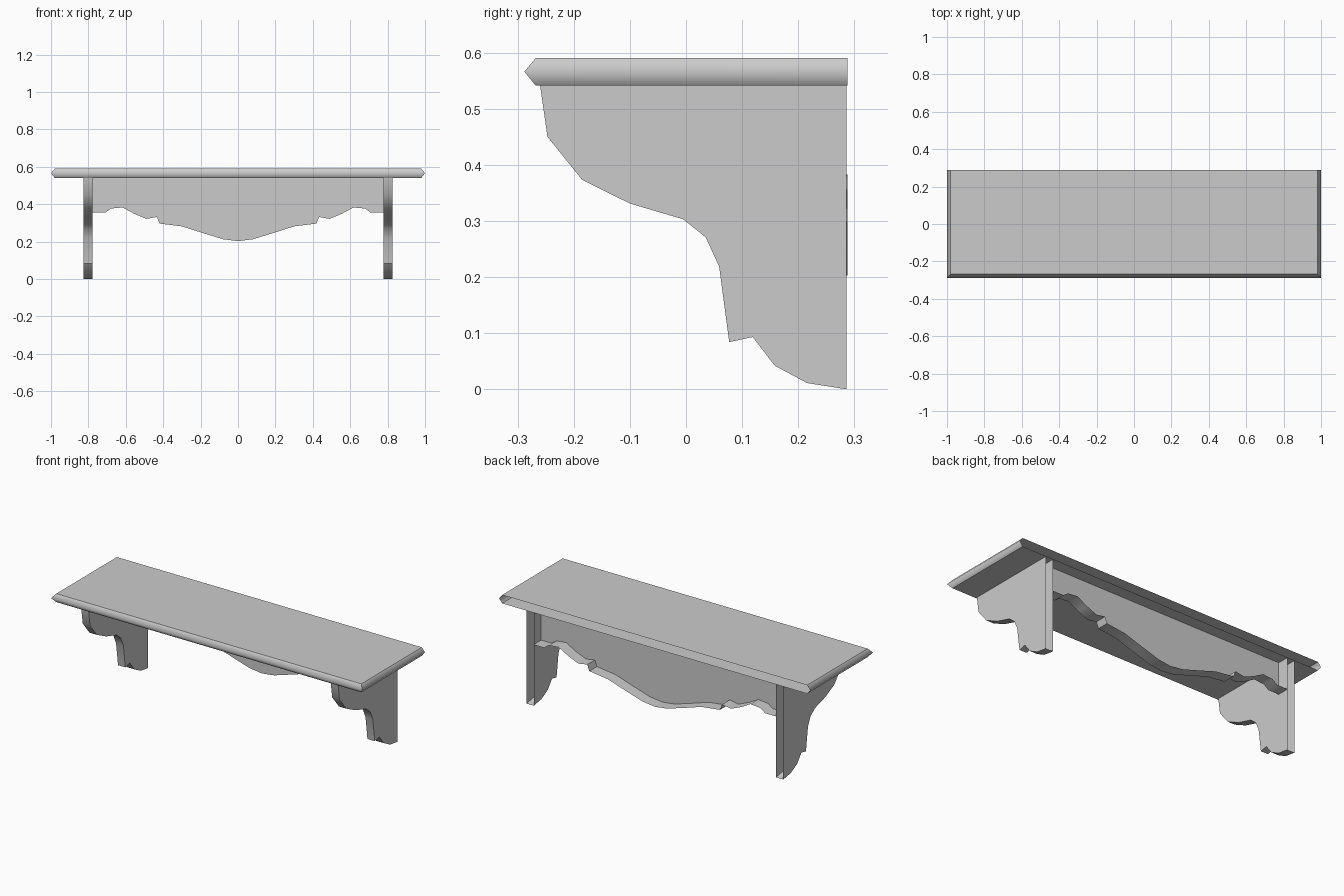
import bpy, bmesh, math

cube = bpy.data.objects.get("Cube")
if cube:
    bpy.data.objects.remove(cube, do_unlink=True)

grey = bpy.data.materials.new("plain grey")
grey.use_nodes = True
GREY = (0.6, 0.6, 0.6, 1)
grey.diffuse_color = GREY
grey.node_tree.nodes["Principled BSDF"].inputs["Base Color"].default_value = GREY

BACK, UNDER, TOP, NOSE = 0.288, 0.541, 0.59, 0.566


def finish(bm, name, keep_smooth):
    """Turn a bmesh into an object, smooth only across the chosen edges."""
    bmesh.ops.recalc_face_normals(bm, faces=bm.faces)
    for f in bm.faces:
        f.smooth = True
    for e in bm.edges:
        e.smooth = keep_smooth(e)
    mesh = bpy.data.meshes.new(name)
    bm.to_mesh(mesh)
    bm.free()
    mesh.materials.append(grey)
    obj = bpy.data.objects.new(name, mesh)
    bpy.context.collection.objects.link(obj)
    return obj


def gentle(e):
    return len(e.link_faces) == 2 and e.calc_face_angle() < math.radians(40)


def board(name, curve, corners, place, near, far, far_cap):
    """Saw a board: curved edge strip plus flat faces, open against the wall."""
    bm = bmesh.new()
    sides = [[bm.verts.new(place(p, d)) for p in curve + corners] for d in (near, far)]
    bm.faces.new(sides[0])
    if far_cap:
        bm.faces.new(sides[1])
    a, b = sides
    for i in range(len(curve) - 1):
        bm.faces.new((a[i], a[i + 1], b[i + 1], b[i]))
    finish(bm, name, gentle)


# Shelf top with a pointed edge on the front and both ends, open at the back
bm = bmesh.new()
rings = []
for z, inset in ((UNDER, 0.02), (NOSE, 0), (TOP, 0.02)):
    x, y = 1 - inset, -BACK + inset
    rings.append([bm.verts.new(c) for c in
                  ((-x, BACK, z), (-x, y, z), (x, y, z), (x, BACK, z))])
for low, high in zip(rings, rings[1:]):
    for i in range(3):
        bm.faces.new((low[i], low[i + 1], high[i + 1], high[i]))
bm.faces.new(rings[0])
bm.faces.new(rings[2])
finish(bm, "shelf_top", lambda e: all(abs(v.co.z - NOSE) < 0.001 for v in e.verts))

# Scrolled brackets, profile as (y, z) from the front down to the wall
scroll = [(-.26, UNDER), (-.247, .45), (-.185, .373), (-.1, .331), (-.005, .303),
          (.035, .271), (.059, .219), (.077, .084), (.119, .093), (.158, .042),
          (.216, .011), (.286, 0)]
for side, s in (("left", 1), ("right", -1)):
    board(side + "_bracket", scroll, [(.286, UNDER)],
          lambda p, d, s=s: (s * d, p[0], p[1]), 0.778, 0.825, True)

# Shaped apron between the brackets, half outline as (x, z) mirrored
half = [(.778, .355), (.71, .355), (.68, .377), (.617, .383), (.555, .349),
        (.49, .322), (.433, .332), (.42, .297), (.3, .282), (.2, .25),
        (.08, .213)]
wave = half + [(0, .203)] + [(-x, z) for x, z in reversed(half)]
board("back_apron", wave, [(-.778, UNDER), (.778, UNDER)],
      lambda p, d: (p[0], d, p[1]), 0.218, BACK, False)
